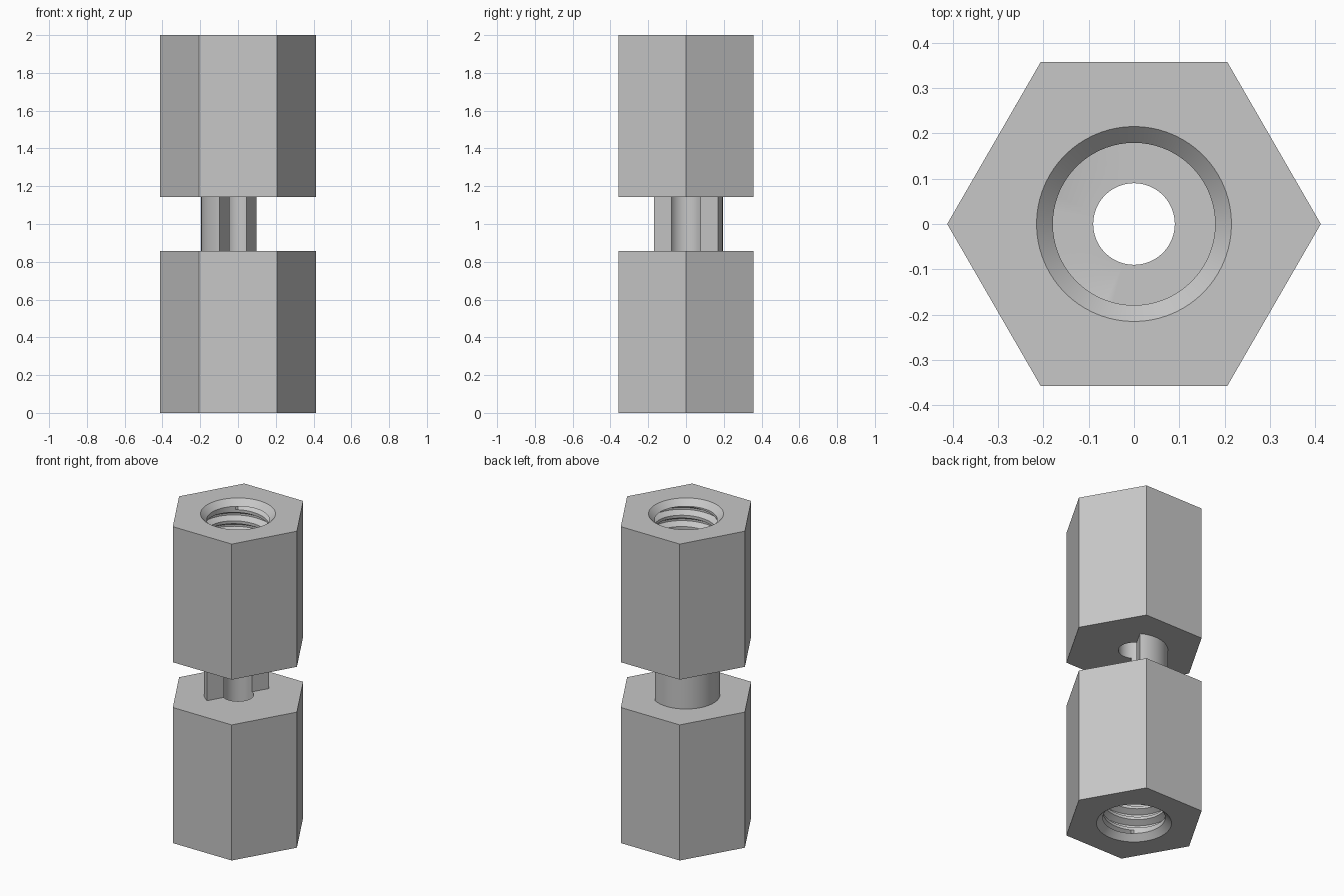
import bpy, bmesh
from math import sin, cos, pi, radians

cube = bpy.data.objects.get("Cube")
if cube:
    bpy.data.objects.remove(cube, do_unlink=True)

SEG = 72                # sides of the round holes
HEX_R = 0.412           # corner radius of the hexagon
TOP, INNER = 1.0, 0.143 # body ends, measured from the middle
MAJOR, MINOR, HOLE, NECK = 0.215, 0.179, 0.09, 0.195
PITCH, CHAMFER, FLOOR = 0.0714, 0.036, 0.4

grey = bpy.data.materials.new("plain grey")
grey.use_nodes = True
grey.diffuse_color = (0.57, 0.57, 0.57, 1)
grey.node_tree.nodes["Principled BSDF"].inputs["Base Color"].default_value = grey.diffuse_color


def ring(bm, r, z, n=SEG):
    return [bm.verts.new((r * cos(2 * pi * i / n), r * sin(2 * pi * i / n), z)) for i in range(n)]


def bridge(bm, a, b):
    n = len(a)
    for i in range(n):
        j = (i + 1) % n
        bm.faces.new((a[i], a[j], b[j], b[i]))


def hex_face(bm, corners, hole):
    # flat hexagon with a round hole, one sector per side
    step = SEG // 6
    for k in range(6):
        arc = [hole[(k * step + i) % SEG] for i in range(step + 1)]
        bm.faces.new([corners[(k + 1) % 6], corners[k]] + arc)


def thread(bm, z_low, z_high):
    # helical groove: each column of points rises by one pitch per turn
    profile = [(0.0, MINOR), (0.25, MINOR), (0.54, MAJOR), (0.71, MAJOR)]
    turns = int((z_high - z_low) / PITCH) + 3
    columns = []
    for i in range(SEG + 1):
        a = 2 * pi * (i % SEG) / SEG
        column = []
        for k in range(-2, turns):
            for t, r in profile:
                z = z_low + PITCH * (k + t + i / SEG)
                if z <= z_low or z >= z_high:
                    z, r = min(max(z, z_low), z_high), MINOR
                column.append(bm.verts.new((r * cos(a), r * sin(a), z)))
        columns.append(column)
    for a, b in zip(columns, columns[1:]):
        for j in range(len(a) - 1):
            bm.faces.new((a[j], b[j], b[j + 1], a[j + 1]))


def finish(bm, name):
    bmesh.ops.remove_doubles(bm, verts=bm.verts[:], dist=0.00002)
    bmesh.ops.recalc_face_normals(bm, faces=bm.faces[:])
    mesh = bpy.data.meshes.new(name)
    bm.to_mesh(mesh)
    bm.free()
    mesh.materials.append(grey)
    ob = add_object(name, mesh)
    bpy.ops.object.select_all(action="DESELECT")
    ob.select_set(True)
    bpy.context.view_layer.objects.active = ob
    bpy.ops.object.shade_smooth_by_angle(angle=radians(25))
    return ob


def add_object(name, mesh):
    ob = bpy.data.objects.new(name, mesh)
    bpy.context.collection.objects.link(ob)
    ob.location.z = 1
    return ob


# upper hexagonal body with a chamfered, threaded blind bore and a small through hole
bm = bmesh.new()
hex_top, hex_low = ring(bm, HEX_R, TOP, 6), ring(bm, HEX_R, INNER, 6)
bridge(bm, hex_low, hex_top)
mouth, throat = ring(bm, MAJOR, TOP), ring(bm, MINOR, TOP - CHAMFER)
ledge, hole_top, hole_low = ring(bm, MINOR, FLOOR), ring(bm, HOLE, FLOOR), ring(bm, HOLE, INNER)
hex_face(bm, hex_top, mouth)
bridge(bm, mouth, throat)
thread(bm, FLOOR, TOP - CHAMFER)
bridge(bm, ledge, hole_top)
bridge(bm, hole_top, hole_low)
hex_face(bm, hex_low, hole_low)
upper = finish(bm, "upper_hex_body")

# lower body is the same part turned over
lower = add_object("lower_hex_body", upper.data)
lower.rotation_euler.x = pi

# half-tube neck, open towards the front right
bm = bmesh.new()
half = SEG // 2
angles = [radians(60) + pi * i / half for i in range(half + 1)]
rows = [[bm.verts.new((r * cos(a), r * sin(a), z)) for a in angles]
        for r, z in ((NECK, -INNER), (NECK, INNER), (HOLE, INNER), (HOLE, -INNER))]
for a, b in zip(rows, rows[1:] + rows[:1]):
    for i in range(half):
        bm.faces.new((a[i], a[i + 1], b[i + 1], b[i]))
for end in (0, -1):
    bm.faces.new([row[end] for row in rows])
finish(bm, "half_tube_neck")
